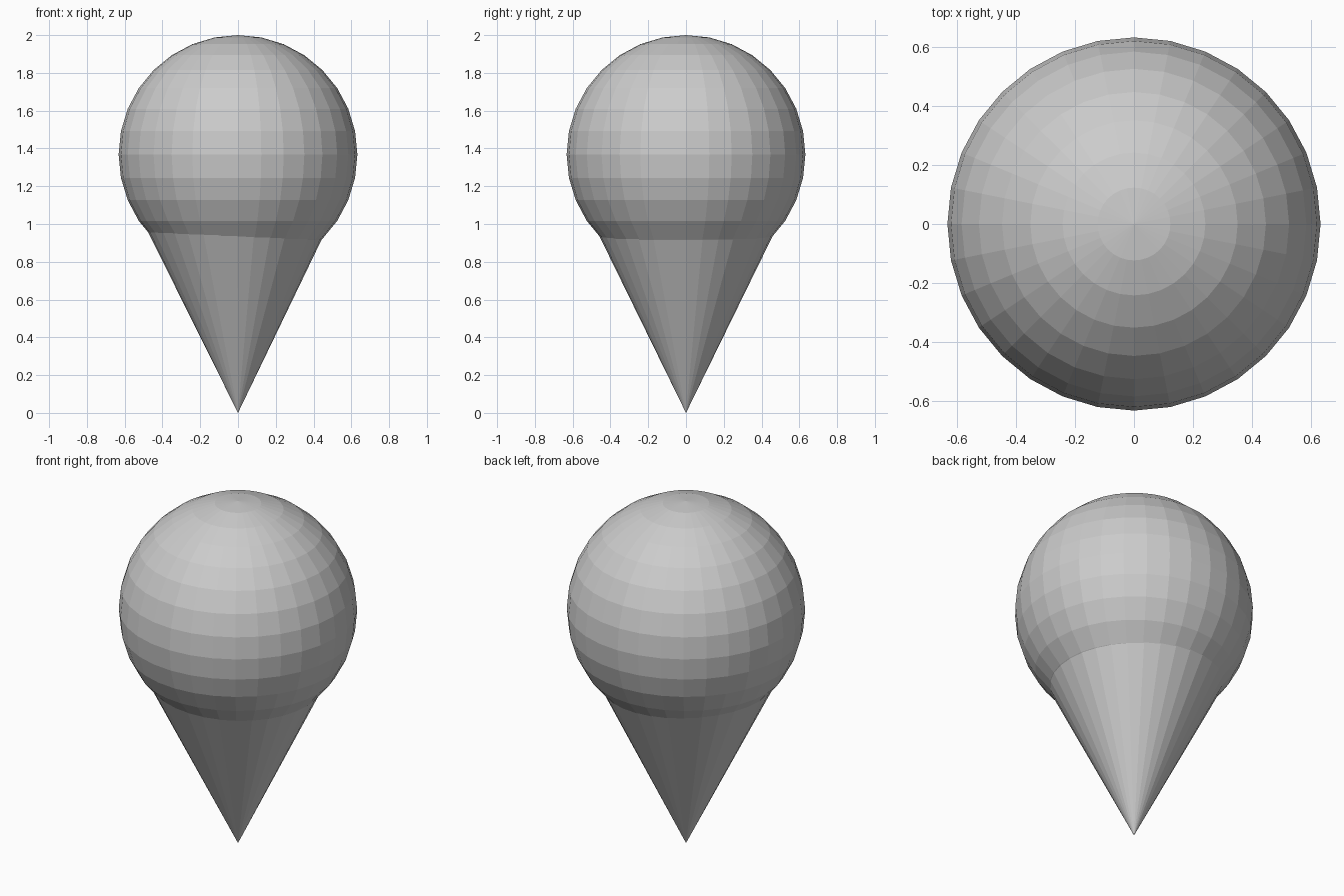
import bpy
from math import pi
from mathutils import Matrix

if "Cube" in bpy.data.objects:
    bpy.data.objects.remove(bpy.data.objects["Cube"])

# Round scoop
bpy.ops.mesh.primitive_uv_sphere_add(segments=32, ring_count=16, radius=0.632,
                                     location=(0, 0, 1.368))
bpy.context.object.name = "scoop"

# Pointed cone, tip down on the ground, leaning very slightly about its tip
bpy.ops.mesh.primitive_cone_add(vertices=32, radius1=0, radius2=0.49, depth=1.0)
cone = bpy.context.object
cone.name = "cone"
cone.data.transform(Matrix.Rotation(-0.006, 4, 'Y') @ Matrix.Translation((0, 0, 0.5)))
